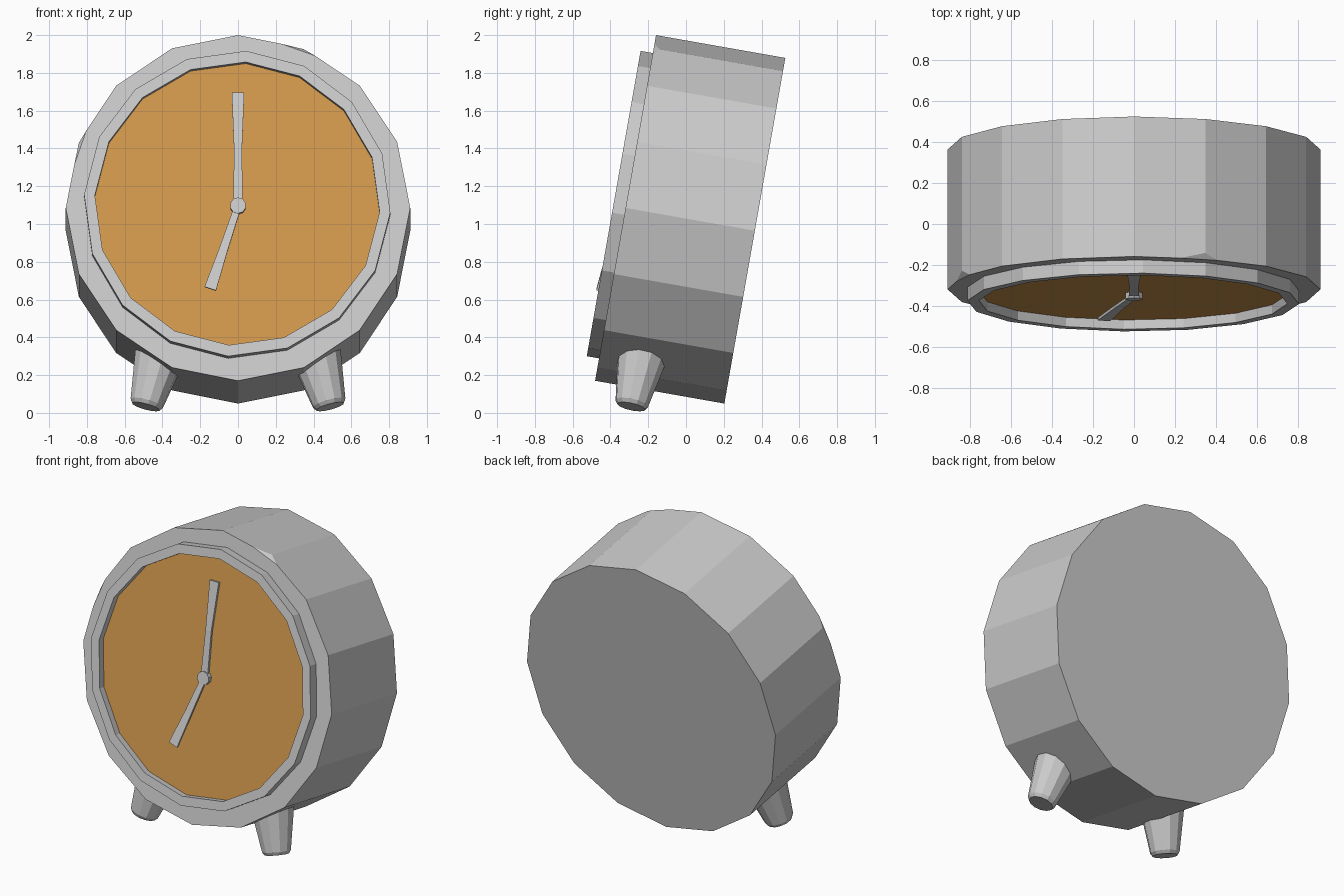
import bpy, bmesh, math
from mathutils import Vector, Matrix

if "Cube" in bpy.data.objects:
    bpy.data.objects.remove(bpy.data.objects["Cube"])

TILT = math.radians(10)
N = 16
CENTRE = Vector((0, -0.32, 1.085))
UP = Vector((0, math.sin(TILT), math.cos(TILT)))
OUT = Vector((0, -math.cos(TILT), math.sin(TILT)))

def place(u, v, d):
    """Clock-face coordinates (right, up, out of the face) to world."""
    return CENTRE + Vector((u, 0, 0)) + UP * v + OUT * d

def ring(ru, rv, d, turn=0.0, u0=0.0, v0=0.0, n=N):
    pts = []
    for i in range(n):
        a = 2 * math.pi * i / n + turn
        pts.append(place(u0 + ru * math.sin(a), v0 + rv * math.cos(a), d))
    return pts

def finish(name, bm, mat=None):
    bmesh.ops.recalc_face_normals(bm, faces=bm.faces[:])
    me = bpy.data.meshes.new(name)
    bm.to_mesh(me)
    bm.free()
    ob = bpy.data.objects.new(name, me)
    bpy.context.collection.objects.link(ob)
    if mat:
        me.materials.append(mat)
    return ob

def loft(rings, cap=True, close=False):
    """Bridge equal-length rings with quads."""
    bm = bmesh.new()
    vs = [[bm.verts.new(p) for p in r] for r in rings]
    pairs = list(zip(vs, vs[1:])) + ([(vs[-1], vs[0])] if close else [])
    for a, b in pairs:
        n = len(a)
        for i in range(n):
            j = (i + 1) % n
            bm.faces.new((a[i], a[j], b[j], b[i]))
    if cap:
        bm.faces.new(vs[0])
        bm.faces.new(vs[-1])
    return bm

# Case: tilted sixteen-sided drum
DEPTH = 0.695
front = ring(0.912, 0.929, 0)
bm = loft([front, ring(0.912, 0.929, -DEPTH)])
bmesh.ops.recalc_face_normals(bm, faces=bm.faces[:])

# Small chips knocked off the front rim
for k in (1, 13):
    p0 = front[k].lerp(front[k - 1], 0.35)
    p1 = front[k].lerp(front[(k + 1) % N], 0.2)
    p2 = front[k] - OUT * 0.03
    nor = (p1 - p0).cross(p2 - p0).normalized()
    if nor.dot(front[k] - p0) < 0:
        nor = -nor
    res = bmesh.ops.bisect_plane(bm, geom=bm.verts[:] + bm.edges[:] + bm.faces[:],
                                 plane_co=p0, plane_no=nor, clear_outer=True)
    cut = [e for e in res["geom_cut"] if isinstance(e, bmesh.types.BMEdge)]
    bmesh.ops.holes_fill(bm, edges=cut, sides=0)
finish("clock_case", bm)

# Bezel: square-section ring, turned slightly against the case
turn = math.radians(3.4)
c = dict(turn=turn, u0=-0.004, v0=0.012)
bezel = [ring(0.812, 0.822, -0.01, **c), ring(0.812, 0.822, 0.066, **c),
         ring(0.755, 0.762, 0.066, **c), ring(0.755, 0.762, -0.01, **c)]
finish("bezel", loft(bezel, cap=False, close=True))

# Dial
orange = bpy.data.materials.new("dial_orange")
orange.diffuse_color = (0.65, 0.32, 0.075, 1)
orange.use_nodes = True
orange.node_tree.nodes["Principled BSDF"].inputs["Base Color"].default_value = orange.diffuse_color
finish("dial", loft([ring(0.757, 0.764, -0.01, **c), ring(0.757, 0.764, 0.02, **c)]), orange)

# Hands: flared strips from (distance, half width, height) stations
def hand(name, angle, stations, thick=0.015):
    s, k = math.sin(angle), math.cos(angle)
    rings = []
    for t, w, d in stations:
        rings.append([place(t * s + q * k, 0.005 + t * k - q * s, d + h)
                      for q, h in ((-w, 0), (w, 0), (w, thick), (-w, thick))])
    finish(name, loft(rings))

hand("minute_hand", 0.0, [(0, 0.025, 0.024), (0.3, 0.021, 0.03), (0.61, 0.033, 0.022)])
hand("hour_hand", math.radians(198), [(0, 0.018, 0.026), (0.25, 0.023, 0.042),
                                      (0.475, 0.032, 0.062)])

# Pivot cap
finish("hand_pivot", loft([ring(0.043, 0.043, 0.0, v0=0.005, n=10),
                           ring(0.043, 0.043, 0.05, v0=0.005, n=10)]))

# Feet: tapered, splayed outwards
for side, label in ((-1, "left"), (1, "right")):
    low = Vector((side * 0.488, -0.29, 0.033))
    high = Vector((side * 0.405, -0.222, 0.34))
    rot = (high - low).to_track_quat('Z', 'Y').to_matrix()
    length = (high - low).length
    rings = []
    for t, r in ((0, 0.076), (0.02, 0.09), (length * 0.85, 0.133), (length, 0.133)):
        rings.append([low + rot @ Vector((r * math.cos(a), r * math.sin(a), t))
                      for a in (2 * math.pi * i / 12 for i in range(12))])
    finish("foot_" + label, loft(rings))
